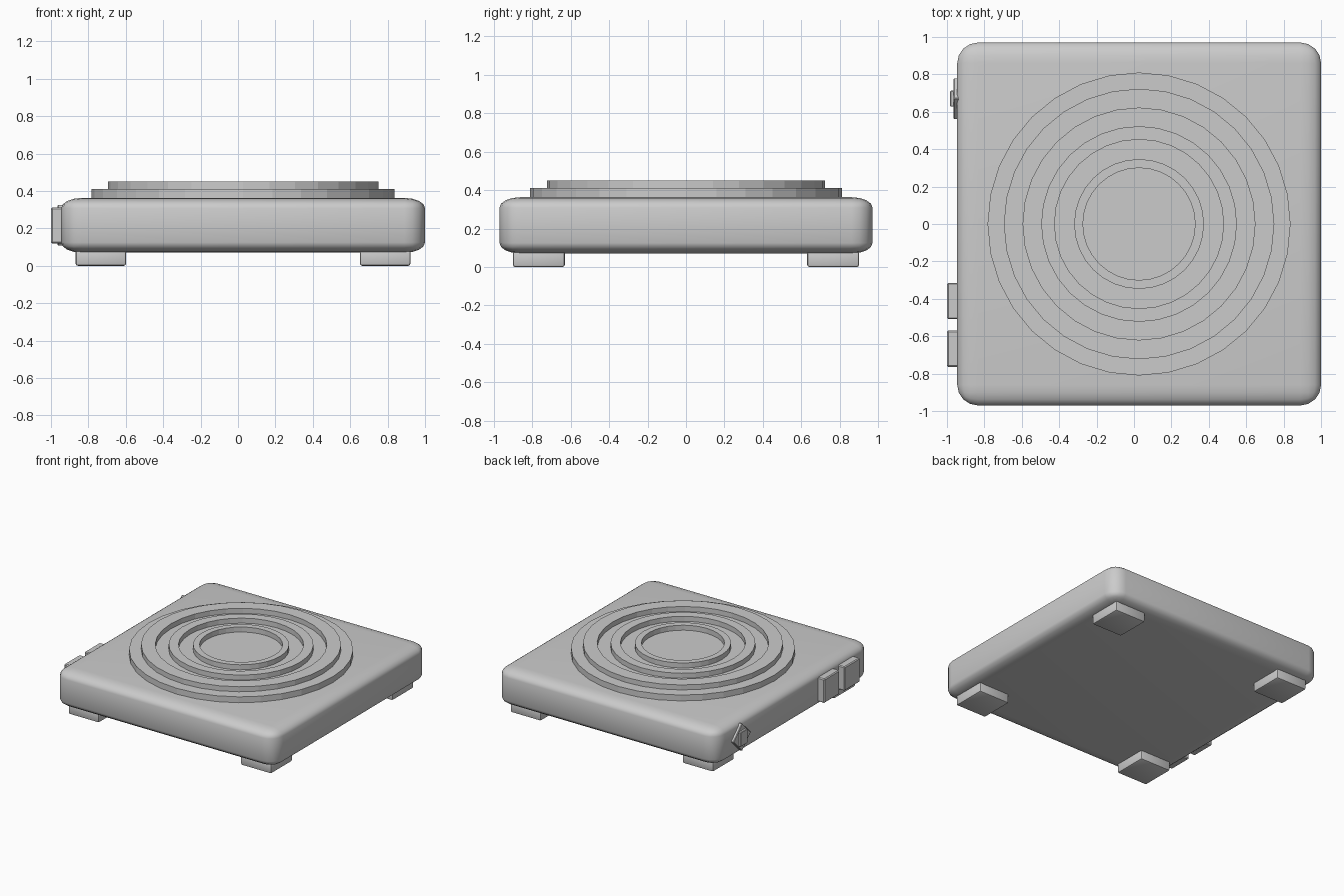
import bpy, bmesh, math
from mathutils import Matrix

if "Cube" in bpy.data.objects:
    bpy.data.objects.remove(bpy.data.objects["Cube"])

CX = 0.027      # body centre in x
SEG = 32        # sides of the round parts


def finish(bm, name, smooth=None):
    bmesh.ops.recalc_face_normals(bm, faces=bm.faces)
    me = bpy.data.meshes.new(name)
    bm.to_mesh(me)
    bm.free()
    ob = bpy.data.objects.new(name, me)
    bpy.context.collection.objects.link(ob)
    if smooth:
        bpy.ops.object.select_all(action='DESELECT')
        ob.select_set(True)
        bpy.context.view_layer.objects.active = ob
        bpy.ops.object.shade_smooth_by_angle(angle=math.radians(smooth))
    return ob


def box(name, lo, hi, bevel=0.0, segs=1, zsquash=1.0, tilt=0.0, smooth=None):
    """Box between two corners; zsquash flattens the bevel, tilt turns it about x."""
    size = [b - a for a, b in zip(lo, hi)]
    mid = [(a + b) / 2 for a, b in zip(lo, hi)]
    bm = bmesh.new()
    bmesh.ops.create_cube(bm, size=1)
    bmesh.ops.scale(bm, vec=(size[0], size[1], size[2] / zsquash), verts=bm.verts)
    if bevel:
        bmesh.ops.bevel(bm, geom=bm.edges[:], offset=bevel, segments=segs,
                        profile=0.5, affect='EDGES')
    bmesh.ops.scale(bm, vec=(1, 1, zsquash), verts=bm.verts)
    bm.transform(Matrix.Translation(mid) @ Matrix.Rotation(tilt, 4, 'X'))
    return finish(bm, name, smooth)


def ring(name, r_out, r_in, z0, z1):
    """Square-section ring, flat shaded."""
    bm = bmesh.new()
    loops = []
    for r, z in ((r_out, z0), (r_out, z1), (r_in, z1), (r_in, z0)):
        loops.append([bm.verts.new((CX + r * math.cos(2 * math.pi * i / SEG),
                                    r * math.sin(2 * math.pi * i / SEG), z))
                      for i in range(SEG)])
    for k in range(4):
        a, b = loops[k], loops[(k + 1) % 4]
        for i in range(SEG):
            j = (i + 1) % SEG
            bm.faces.new((a[i], a[j], b[j], b[i]))
    return finish(bm, name)


# Rounded slab body
box("body", (-0.945, -0.97, 0.07), (1.0, 0.97, 0.363), bevel=0.11, segs=4,
    zsquash=0.5, smooth=40)

# Base plate of the burner
bm = bmesh.new()
bmesh.ops.create_cone(bm, cap_ends=True, segments=SEG, radius1=0.81, radius2=0.81,
                      depth=0.06, matrix=Matrix.Translation((CX, 0, 0.38)))
finish(bm, "burner_plate")

# Concentric raised coils
for n, (ro, ri) in enumerate(((0.723, 0.62), (0.523, 0.452), (0.347, 0.30))):
    ring(f"coil_ring_{n + 1}", ro, ri, 0.40, 0.45)

# Four feet
for sx, xn in ((-1, "left"), (1, "right")):
    for sy, yn in ((-1, "front"), (1, "back")):
        x, y = CX + sx * 0.76, sy * 0.765
        box(f"foot_{yn}_{xn}", (x - 0.135, y - 0.135, 0.0),
            (x + 0.135, y + 0.135, 0.085), bevel=0.012, segs=2, smooth=40)

# Two push buttons on the left side
for n, y in enumerate((-0.667, -0.412)):
    box(f"button_{n + 1}", (-1.0, y - 0.097, 0.12), (-0.93, y + 0.097, 0.312),
        bevel=0.007)

# Diamond-shaped knob with its grip
h = 0.078
box("knob_base", (-0.965, 0.67 - h, 0.217 - h), (-0.93, 0.67 + h, 0.217 + h),
    bevel=0.004, tilt=math.pi / 4)
box("knob_grip", (-0.983, 0.627, 0.16), (-0.95, 0.713, 0.275), bevel=0.004)
